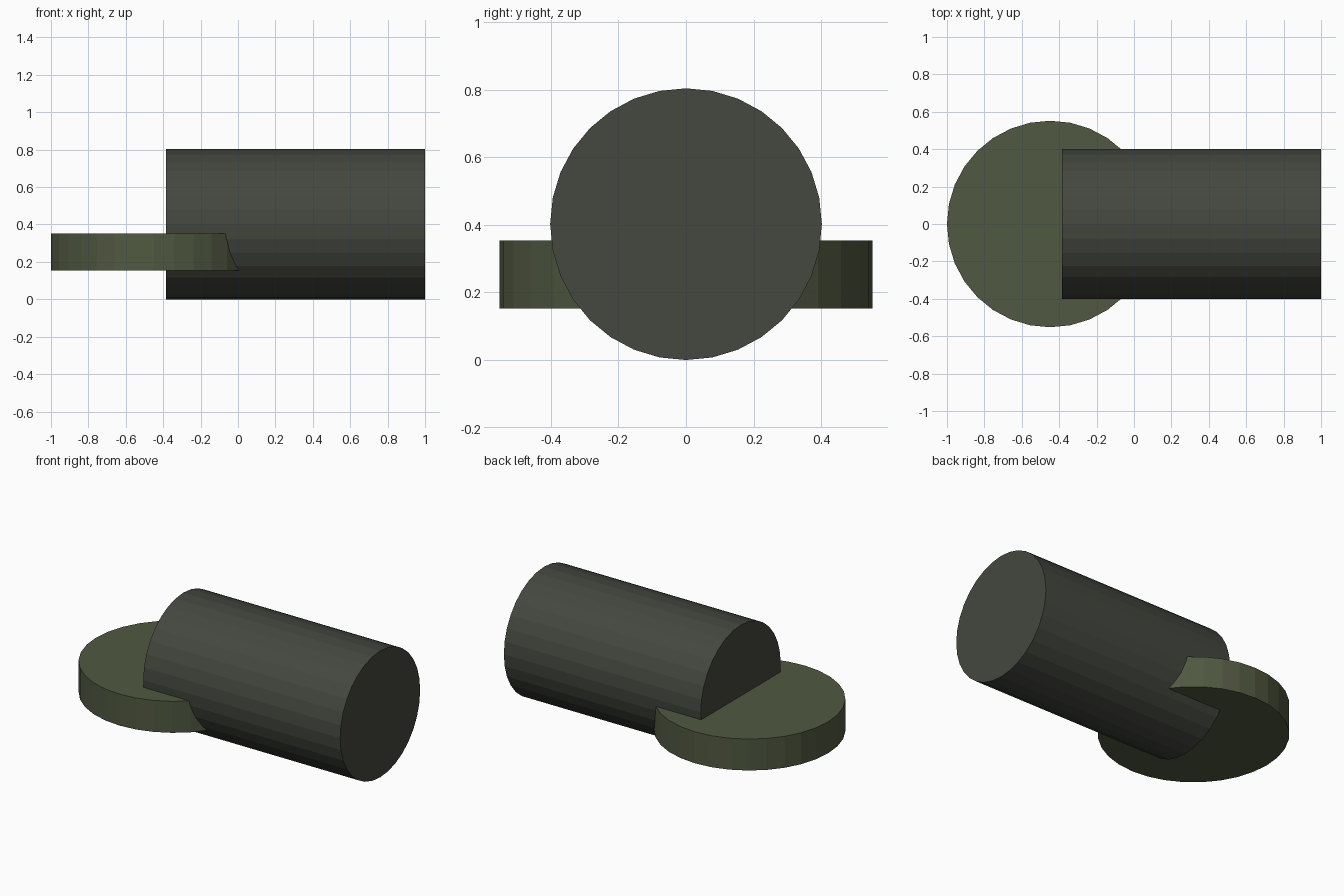
import bpy, math

if "Cube" in bpy.data.objects:
    bpy.data.objects.remove(bpy.data.objects["Cube"])

def cylinder(name, radius, depth, location, rotation, color):
    bpy.ops.mesh.primitive_cylinder_add(vertices=32, radius=radius, depth=depth,
                                        location=location, rotation=rotation)
    obj = bpy.context.object
    obj.name = name
    mat = bpy.data.materials.new(name + "_paint")
    mat.diffuse_color = color
    mat.use_nodes = True
    mat.node_tree.nodes["Principled BSDF"].inputs["Base Color"].default_value = mat.diffuse_color
    obj.data.materials.append(mat)
    return obj

# Horizontal barrel lying along x
R = 0.402
X0, X1 = -0.385, 1.0
cylinder("barrel", R, X1 - X0, ((X0 + X1) / 2, 0, R),
         (0, math.pi / 2, 0), (0.058, 0.064, 0.05, 1))

# Flat disc that the barrel end sits through
D = 0.552
Z0, Z1 = 0.153, 0.353
cylinder("base_disc", D, Z1 - Z0, (-1 + D, 0, (Z0 + Z1) / 2),
         (0, 0, 0), (0.08, 0.098, 0.052, 1))
